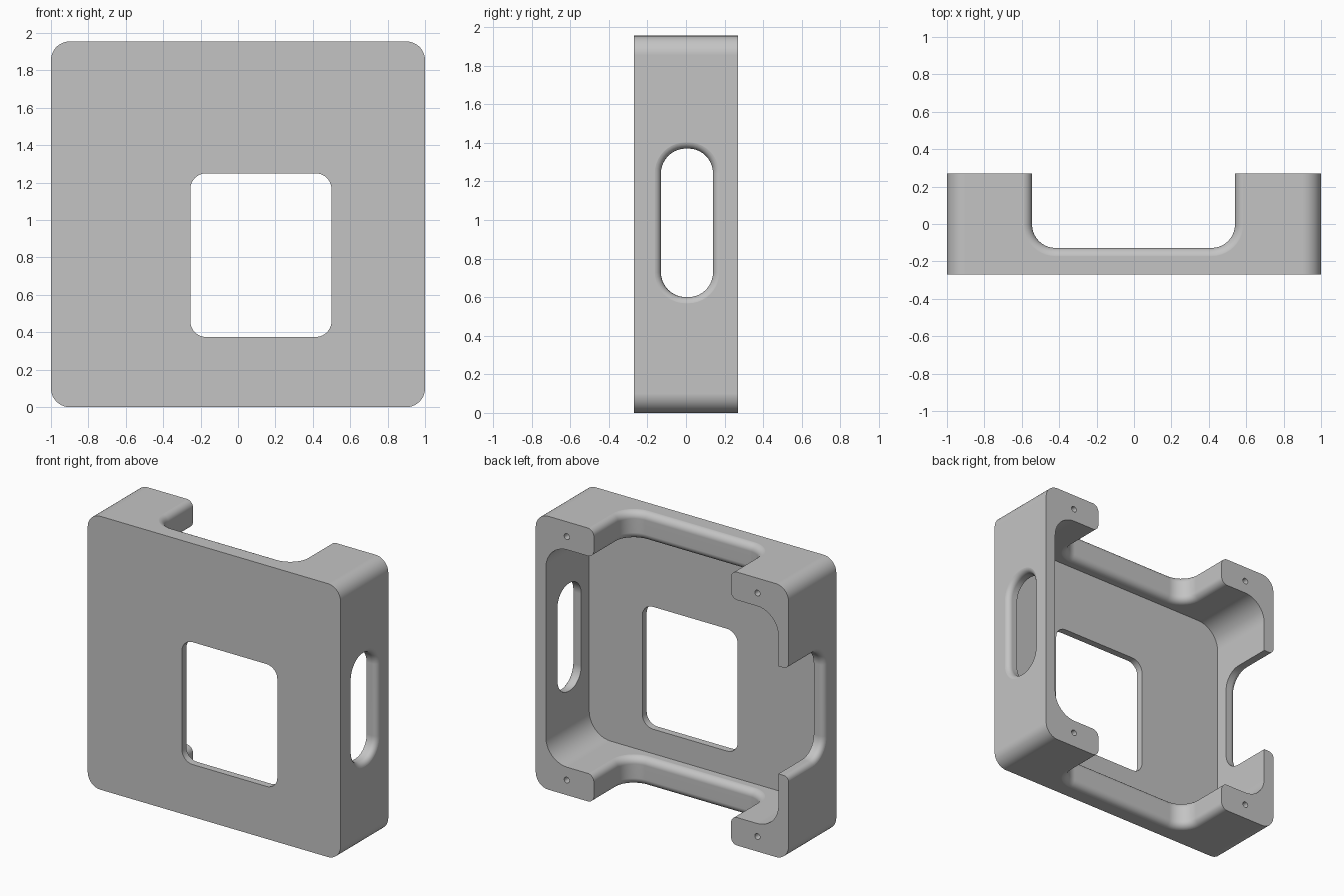
import bpy, bmesh, math

if "Cube" in bpy.data.objects:
    bpy.data.objects.remove(bpy.data.objects["Cube"])

H, D = 1.955, 0.27          # height and half depth
PLATE, SIDE, WALL = 0.05, 0.08, 0.20   # front plate, side walls, top and bottom walls

grey = bpy.data.materials.new("light grey")
grey.diffuse_color = (0.55, 0.55, 0.55, 1)
grey.use_nodes = True
grey.node_tree.nodes["Principled BSDF"].inputs["Base Color"].default_value = grey.diffuse_color


def outline(rect, r, grow=0.0, seg=10):
    """Rounded rectangle, optionally grown outward."""
    a0, a1, b0, b1 = rect
    pts = []
    for k, (a, b) in enumerate([(a1 - r, b1 - r), (a0 + r, b1 - r),
                                (a0 + r, b0 + r), (a1 - r, b0 + r)]):
        for i in range(seg + 1):
            t = math.pi / 2 * (k + i / seg)
            pts.append((a + (r + grow) * math.cos(t), b + (r + grow) * math.sin(t)))
    return pts


def loft(name, axis, rect, r, rings):
    """Stack rounded rectangles along an axis; rings are (position, grow)."""
    place = {'x': lambda a, b, p: (p, a, b),
             'y': lambda a, b, p: (a, p, b),
             'z': lambda a, b, p: (a, b, p)}[axis]
    bm = bmesh.new()
    loops = [[bm.verts.new(place(a, b, p)) for a, b in outline(rect, r, g)]
             for p, g in rings]
    n = len(loops[0])
    for lo, hi in zip(loops, loops[1:]):
        for i in range(n):
            j = (i + 1) % n
            bm.faces.new((lo[i], lo[j], hi[j], hi[i]))
    bm.faces.new(loops[0])
    bm.faces.new(loops[-1])
    bmesh.ops.remove_doubles(bm, verts=bm.verts, dist=1e-5)
    bmesh.ops.recalc_face_normals(bm, faces=bm.faces)
    me = bpy.data.meshes.new(name)
    bm.to_mesh(me)
    bm.free()
    ob = bpy.data.objects.new(name, me)
    bpy.context.collection.objects.link(ob)
    return ob


def fillet(face, inward, f, seg=8):
    """Rings that flare out to a wall face, from the face going inward."""
    face -= inward * 0.0005
    return [(face + inward * f * (1 - math.cos(t)), f * (1 - math.sin(t)))
            for t in (math.pi / 2 * i / seg for i in range(seg + 1))]


def through(outer, inner, f_out, f_in):
    """Rings for a cut through a wall with rounded rims."""
    s = 1 if inner > outer else -1
    rings = [(outer - s * 0.1, f_out)] + fillet(outer, s, f_out)
    if f_in:
        rings += fillet(inner, -s, f_in)[::-1] + [(inner + s * 0.1, f_in)]
    else:
        rings.append((inner + s * 0.1, 0))
    return rings


# Case body
case = loft("case", 'y', (-1, 1, 0, H), 0.1, [(-D, 0), (D, 0)])
case.data.materials.append(grey)

cutters = [
    # Hollow, open at the back
    loft("hollow_cutter", 'y', (-1 + SIDE, 1 - SIDE, WALL, H - WALL), 0.17,
         [(-D + PLATE, 0), (D + 0.2, 0)]),
    # Window in the front plate
    loft("window_cutter", 'y', (-0.255, 0.5, 0.375, 1.25), 0.085,
         [(-D - 0.1, 0), (-D + PLATE + 0.1, 0)]),
    # Notches in the top and bottom walls, open at the back
    loft("top_notch_cutter", 'z', (-0.545, 0.54, -0.128, 0.8), 0.125,
         through(H, H - WALL, 0.05, 0.05)),
    loft("bottom_notch_cutter", 'z', (-0.545, 0.54, -0.128, 0.8), 0.125,
         through(0, WALL, 0.05, 0.05)),
    # Open notch in the left wall and closed slot in the right wall
    loft("left_notch_cutter", 'x', (-0.13, 0.8, 0.6, 1.37), 0.13,
         through(-1, -1 + SIDE, 0.038, 0)),
    loft("right_slot_cutter", 'x', (-0.13, 0.14, 0.6, 1.37), 0.128,
         through(1, 1 - SIDE, 0.038, 0)),
]
# Screw holes in the four corner pads
for x in (-0.754, 0.754):
    for z in (0.107, H - 0.107):
        cutters.append(loft("screw_hole_cutter", 'y',
                            (x - 0.021, x + 0.021, z - 0.021, z + 0.021), 0.021,
                            [(D - 0.2, 0), (D + 0.1, 0)]))

# Cut everything out of the body
bpy.context.view_layer.objects.active = case
case.select_set(True)
for c in cutters:
    c.hide_render = True
    m = case.modifiers.new("cut", 'BOOLEAN')
    m.operation, m.solver, m.object = 'DIFFERENCE', 'EXACT', c
    bpy.ops.object.modifier_apply(modifier=m.name)
    bpy.data.objects.remove(c, do_unlink=True)

# Smooth fillets, flat walls
bpy.ops.object.shade_smooth_by_angle(angle=math.radians(30))
w = case.modifiers.new("flat_walls", 'WEIGHTED_NORMAL')
w.keep_sharp = True
